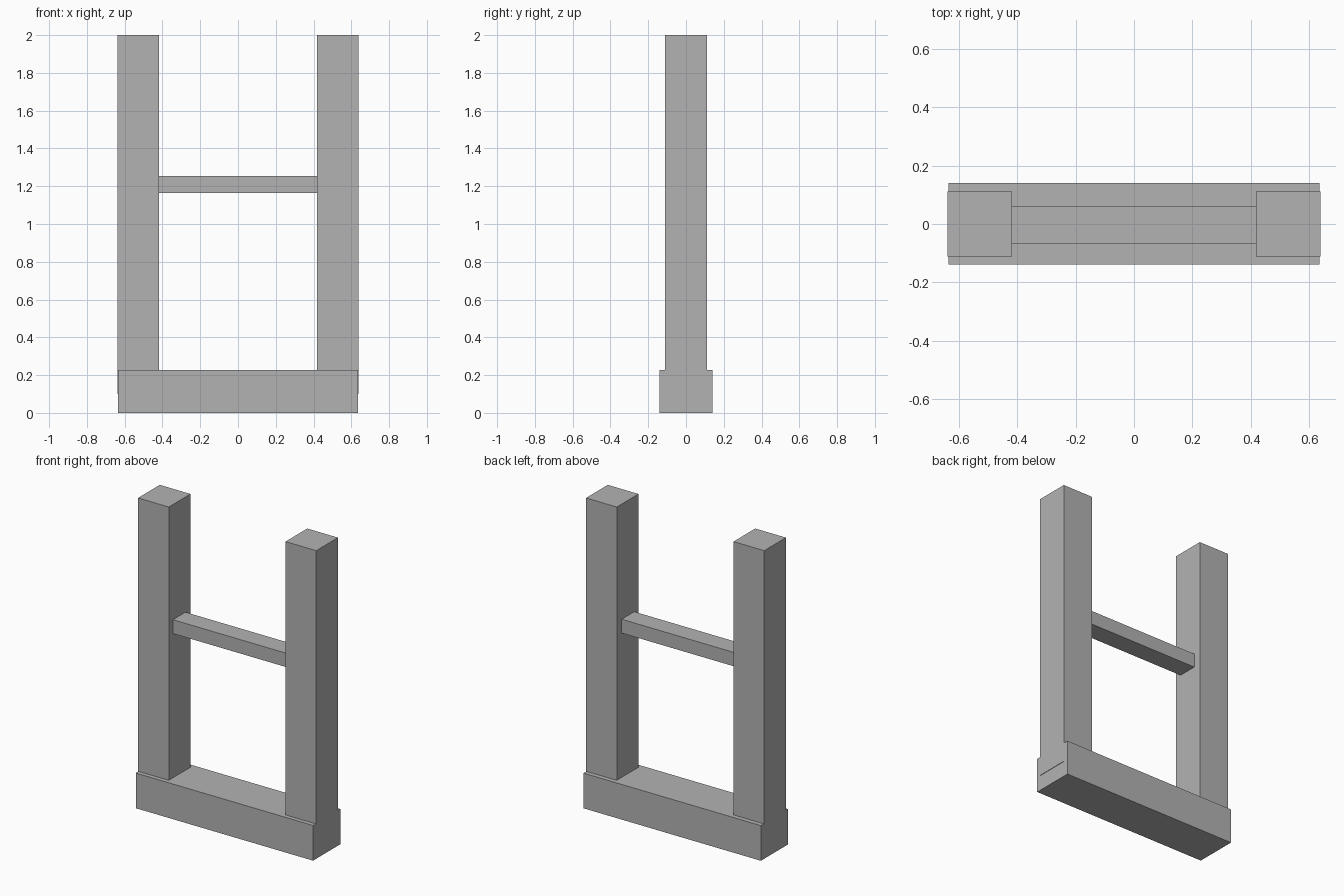
import bpy

cube = bpy.data.objects.get("Cube")
if cube:
    bpy.data.objects.remove(cube, do_unlink=True)

# One plain grey for the whole frame
grey = bpy.data.materials.new("plain_grey")
grey.use_nodes = True
colour = (0.45, 0.45, 0.45, 1)
grey.diffuse_color = colour
grey.node_tree.nodes["Principled BSDF"].inputs["Base Color"].default_value = colour


def box(name, low, high):
    """Add a box spanning two opposite corners."""
    centre = [(a + b) / 2 for a, b in zip(low, high)]
    bpy.ops.mesh.primitive_cube_add(size=1, location=centre)
    part = bpy.context.object
    part.name = name
    part.scale = [b - a for a, b in zip(low, high)]
    bpy.ops.object.transform_apply(location=False, rotation=False, scale=True)
    part.data.materials.append(grey)
    return part


# Heavy base beam
box("base_beam", (-0.636, -0.139, 0), (0.636, 0.141, 0.228))

# Two uprights, let into the base and standing just proud of its ends
for side, x in (("left", 0.529), ("right", -0.529)):
    box(side + "_post", (x - 0.11, -0.111, 0.1), (x + 0.11, 0.111, 2))

# Crossbar between the uprights
box("crossbar", (-0.42, -0.068, 1.163), (0.42, 0.06, 1.253))
